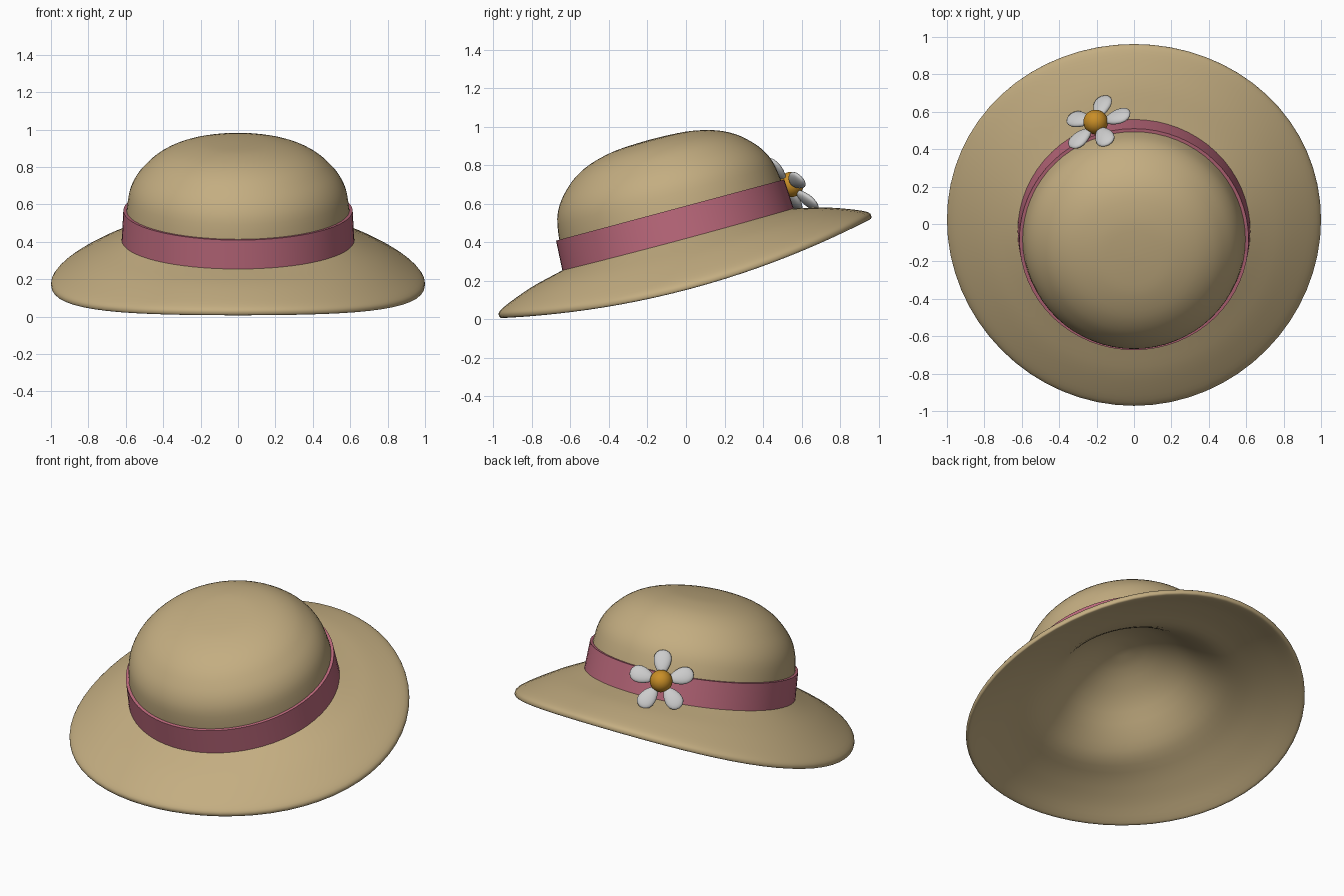
import bpy, bmesh, math
from mathutils import Matrix, Vector

if "Cube" in bpy.data.objects:
    bpy.data.objects.remove(bpy.data.objects["Cube"])

TILT = Matrix.Translation((0, -0.04, 0.41)) @ Matrix.Rotation(math.radians(15), 4, 'X')


def material(name, rgb):
    m = bpy.data.materials.new(name)
    m.diffuse_color = (*rgb, 1)
    m.use_nodes = True
    m.node_tree.nodes["Principled BSDF"].inputs["Base Color"].default_value = m.diffuse_color
    return m


def finish(bm, name, mat=None, angle=50):
    bmesh.ops.recalc_face_normals(bm, faces=bm.faces)
    me = bpy.data.meshes.new(name)
    bm.to_mesh(me)
    bm.free()
    ob = bpy.data.objects.new(name, me)
    bpy.context.collection.objects.link(ob)
    if mat:
        me.materials.append(mat)
    bpy.ops.object.select_all(action='DESELECT')
    ob.select_set(True)
    bpy.context.view_layer.objects.active = ob
    bpy.ops.object.shade_smooth_by_angle(angle=math.radians(angle))
    return ob


def smooth_curve(pts, steps=3):
    """Catmull-Rom curve through (radius, height) points."""
    p = [Vector(q) for q in pts]
    p = [2 * p[0] - p[1]] + p + [2 * p[-1] - p[-2]]
    out = []
    for a, b, c, d in zip(p, p[1:], p[2:], p[3:]):
        for k in range(steps):
            t = k / steps
            out.append(0.5 * (2 * b + (c - a) * t + (2 * a - 5 * b + 4 * c - d) * t**2
                              + (3 * b - a - 3 * c + d) * t**3))
    return out + [p[-2]]


def lathe(profile, segs=64, closed=False, sag=0.0):
    """Spin a profile; sag lowers the brim towards its left and right sides."""
    bm = bmesh.new()
    rings = []
    for r, z in profile:
        if r < 1e-4:
            rings.append([bm.verts.new((0, 0, z))] * segs)
            continue
        ring = []
        for i in range(segs):
            a = math.tau * i / segs
            drop = sag * max(0, (r - 0.6) / 0.4) * math.cos(a)**2
            ring.append(bm.verts.new((r * math.cos(a), r * math.sin(a), z - drop)))
        rings.append(ring)
    pairs = list(zip(rings, rings[1:])) + ([(rings[-1], rings[0])] if closed else [])
    for p, q in pairs:
        for i in range(segs):
            j = (i + 1) % segs
            face = list(dict.fromkeys((p[i], p[j], q[j], q[i])))
            bm.faces.new(face)
    return bm


straw = material("straw", (0.55, 0.42, 0.22))
pink = material("ribbon", (0.50, 0.14, 0.20))
gold = material("pollen", (0.58, 0.27, 0.02))
white = material("petal", (0.75, 0.75, 0.75))

# Hat body: hollow inside, rolled rim, brim top, then the domed crown
inside = [(0, 0.30), (0.15, 0.27), (0.32, 0.18), (0.46, 0.05), (0.58, -0.035),
          (0.72, -0.065), (0.86, -0.105), (0.96, -0.145), (0.99, -0.152)]
brim = [(1.0, -0.138), (0.99, -0.115), (0.93, -0.085), (0.80, -0.038), (0.68, -0.008), (0.60, 0.01)]
crown = [(0.60, 0.10), (0.594, 0.18), (0.578, 0.27), (0.545, 0.34), (0.495, 0.40),
         (0.43, 0.455), (0.34, 0.50), (0.22, 0.53), (0.11, 0.54), (0, 0.543)]
body = lathe(smooth_curve(inside + brim) + smooth_curve(crown), sag=0.11)
finish(body, "hat_body", straw).matrix_world = TILT

# Ribbon band around the foot of the crown
band = lathe([(0.59, -0.005), (0.622, -0.005), (0.613, 0.163), (0.59, 0.163)], closed=True)
finish(band, "ribbon_band", pink, 35).matrix_world = TILT

# Flower frame: u points up along the petals' plane, s sideways, n outwards
el = math.radians(42)
hx, hy = -0.5, 0.866
n = Vector((hx * math.cos(el), hy * math.cos(el), math.sin(el)))
u = Vector((-hx * math.sin(el), -hy * math.sin(el), math.cos(el)))
s = u.cross(n)
flower = Matrix((u, s, n)).transposed().to_4x4()
flower.translation = (-0.205, 0.545, 0.70)

# Five egg-shaped petals
petals = bmesh.new()
for k in range(5):
    new = bmesh.ops.create_uvsphere(petals, u_segments=20, v_segments=12, radius=1)["verts"]
    spin = Matrix.Rotation(math.tau * k / 5, 4, 'Z')
    for v in new:
        x, y, z = v.co
        v.co = spin @ Vector((0.12 + 0.075 * x, 0.055 * y * (0.92 + 0.25 * x), 0.022 * z - 0.012))
finish(petals, "flower_petals", white).matrix_world = flower

# Flower centre
centre = bmesh.new()
bmesh.ops.create_uvsphere(centre, u_segments=24, v_segments=14, radius=0.066)
finish(centre, "flower_centre", gold).matrix_world = flower
